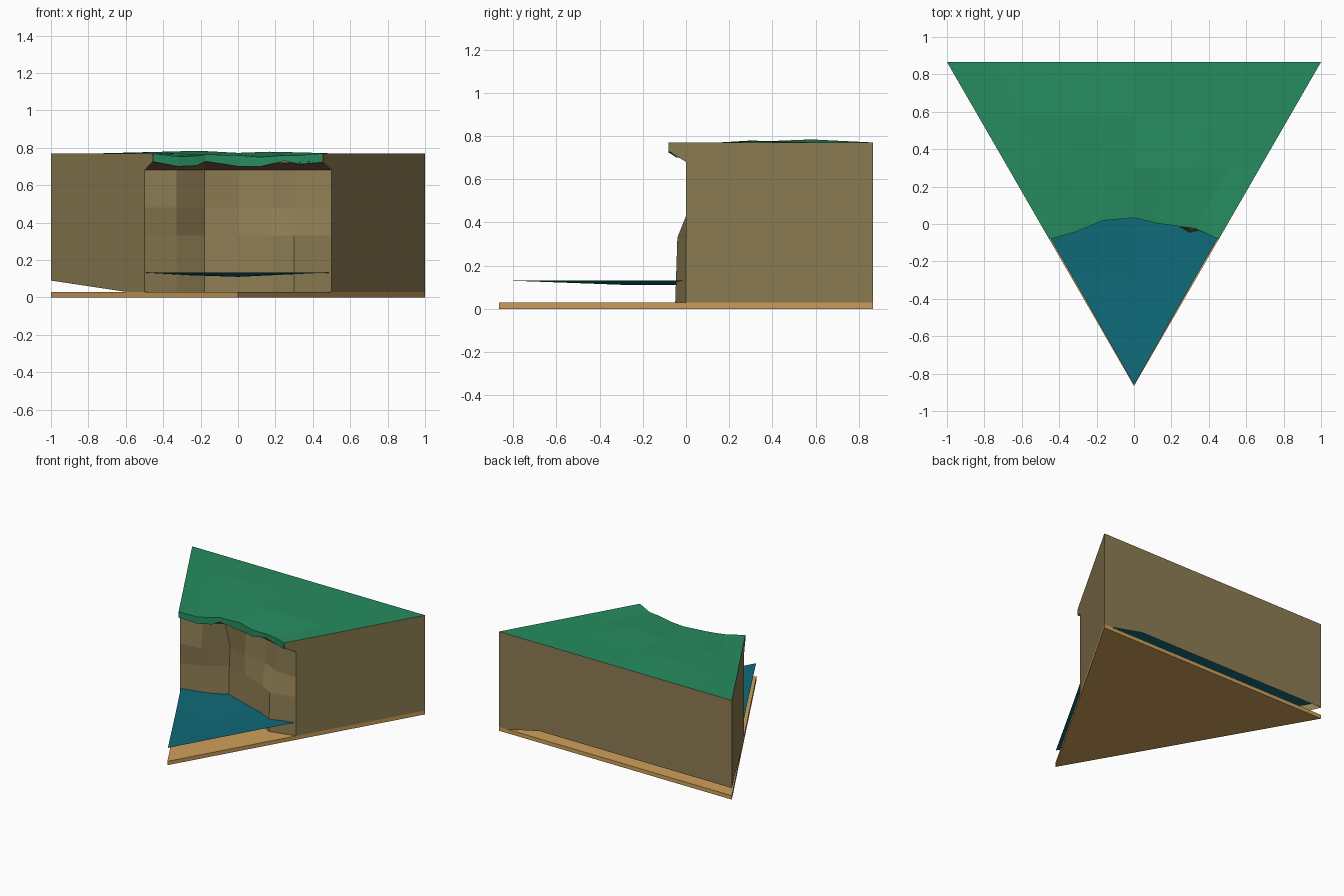
import bpy
import bmesh
import math
from mathutils import Vector

default_cube = bpy.data.objects.get("Cube")
if default_cube:
    bpy.data.objects.remove(default_cube, do_unlink=True)

BACK = math.sqrt(3) / 2
FLOOR, PLATEAU = 0.03, 0.77


def make_material(name, rgb):
    """Flat material from 0-255 display values."""
    linear = [((c / 255 + 0.055) / 1.055) ** 2.4 for c in rgb] + [1.0]
    material = bpy.data.materials.new(name)
    material.use_nodes = True
    material.diffuse_color = linear
    shader = material.node_tree.nodes["Principled BSDF"]
    shader.inputs["Base Color"].default_value = linear
    shader.inputs["Roughness"].default_value = 0.9
    return material


sand = make_material("sand", (208, 160, 90))
rock = make_material("rock", (143, 126, 84))
soil = make_material("soil", (118, 84, 58))
grass = make_material("grass", (38, 140, 95))
water = make_material("water", (15, 106, 121))


def half_width(y):
    """Half the width of the triangular tile at depth y."""
    return 0.5 + y / math.sqrt(3)


def finish(bm, name, *materials):
    bmesh.ops.remove_doubles(bm, verts=bm.verts, dist=0.0005)
    mesh = bpy.data.meshes.new(name)
    bm.to_mesh(mesh)
    bm.free()
    for material in materials:
        mesh.materials.append(material)
    obj = bpy.data.objects.new(name, mesh)
    bpy.context.collection.objects.link(obj)
    return obj


def add_grid(bm, rows):
    """Skin rows of points; returns one list of faces per strip."""
    grid = [[bm.verts.new(point) for point in row] for row in rows]
    strips = []
    for upper, lower in zip(grid, grid[1:]):
        strip = []
        for j in range(len(upper) - 1):
            strip.append(bm.faces.new((upper[j], lower[j], lower[j + 1], upper[j + 1])))
        strips.append(strip)
    return strips


def add_wall(bm, points):
    """Add a polygon facing away from the middle of the block."""
    face = bm.faces.new([bm.verts.new(point) for point in points])
    face.normal_update()
    middle = Vector((0, 0.3, 0.4))
    if face.normal.dot(face.calc_center_median() - middle) < 0:
        face.normal_flip()


# Triangular sand base
bm = bmesh.new()
corners = [(-1, BACK), (0, -BACK), (1, BACK)]
base_face = bm.faces.new([bm.verts.new((x, y, 0)) for x, y in corners])
extruded = bmesh.ops.extrude_face_region(bm, geom=[base_face], use_keep_orig=True)
top_verts = [g for g in extruded["geom"] if isinstance(g, bmesh.types.BMVert)]
bmesh.ops.translate(bm, verts=top_verts, vec=(0, 0, FLOOR))
bmesh.ops.recalc_face_normals(bm, faces=bm.faces)
finish(bm, "sand_base", sand)

# Water sheet, slightly dished along its centre
bm = bmesh.new()
rows = []
for y, dip in ((0.85, 0), (0.3, 0.02), (-0.05, 0.022), (-0.27, 0.022), (-0.86, 0)):
    w = max(half_width(y) - 0.008, 0)
    rows.append([(-w, y, 0.132), (0, y, 0.132 - dip), (w, y, 0.132)])
strips = add_grid(bm, rows[:-1])
bm.verts.ensure_lookup_table()
front = sorted(bm.verts, key=lambda v: v.co.y)[:3]
front.sort(key=lambda v: v.co.x)
tip = bm.verts.new(rows[-1][1])
for a, b in zip(front, front[1:]):
    bm.faces.new((a, tip, b))
finish(bm, "water_surface", water)

# Grass lip: x, y, top height, bottom height
LIP = [
    (-0.453, -0.082, 0.77, 0.725),
    (-0.32, -0.045, 0.752, 0.70),
    (-0.22, -0.005, 0.757, 0.705),
    (-0.17, 0.018, 0.764, 0.728),
    (0.0, 0.033, 0.76, 0.70),
    (0.12, 0.004, 0.75, 0.70),
    (0.25, -0.014, 0.76, 0.73),
    (0.33, -0.025, 0.76, 0.712),
    (0.453, -0.082, 0.77, 0.722),
]


def lip_at(x):
    """Interpolate depth and bottom height of the lip."""
    for a, b in zip(LIP, LIP[1:]):
        if x <= b[0]:
            t = (x - a[0]) / (b[0] - a[0])
            return a[1] + t * (b[1] - a[1]), a[3] + t * (b[3] - a[3])
    return LIP[-1][1], LIP[-1][3]


# Grass top with two low mounds and a turned-down front lip
MOUNDS = [(-0.27, 0.58, 0.018), (0.2, 0.3, 0.01)]
bm = bmesh.new()
rows = []
for y in (BACK, 0.58, 0.3):
    row = []
    for j in range(len(LIP)):
        u = j / 4 - 1
        x = u * half_width(y)
        z = PLATEAU
        for mx, my, height in MOUNDS:
            if abs(u) < 1:
                z += height * max(0, 1 - math.hypot(x - mx, y - my) / 0.28)
        row.append((x, y, z))
    rows.append(row)
rows.append([(x, y, top) for x, y, top, bottom in LIP])
rows.append([(x, y, bottom) for x, y, top, bottom in LIP])
add_grid(bm, rows)
finish(bm, "grass_top", grass)

# Faceted cliff face, with a soil overhang under the lip
COLUMNS = (-0.5, -0.33, -0.18, 0, 0.18, 0.3, 0.5)
FACE = {
    0.68: (0, 0.04, 0.1, 0.1, 0.08, 0.03, 0),
    0.48: (0, 0.02, 0.16, 0.08, 0.08, 0.02, 0),
    0.33: (0, 0.06, 0.15, 0.09, 0.03, -0.04, 0),
    FLOOR: (0, 0.06, 0.14, 0.09, 0.02, -0.05, 0),
}
bm = bmesh.new()
overhang = []
for x in COLUMNS:
    lip_x = max(-0.453, min(0.453, x))
    y, z = lip_at(lip_x)
    overhang.append((lip_x, y + 0.004, z + 0.005))
rows = [overhang]
for z, depths in FACE.items():
    rows.append([(x, y, z) for x, y in zip(COLUMNS, depths)])
strips = add_grid(bm, rows)
for face in strips[0]:
    face.material_index = 1
finish(bm, "cliff_face", rock, soil)

# Side and back walls, with the lower edge lifted towards one corner
bm = bmesh.new()
for side, corner_z in ((-1, 0.09), (1, FLOOR)):
    profile = [
        (BACK, corner_z), (0.173, FLOOR), (0, FLOOR), (0, 0.68),
        (-0.08, 0.73), (-0.08, PLATEAU), (BACK, PLATEAU),
    ]
    add_wall(bm, [(side * half_width(y), y, z) for y, z in profile])
back_profile = [
    (1, FLOOR), (0.93, FLOOR), (0.65, 0.09), (-1, 0.09),
    (-1, PLATEAU), (1, PLATEAU),
]
add_wall(bm, [(x, BACK, z) for x, z in back_profile])
finish(bm, "cliff_walls", rock)
